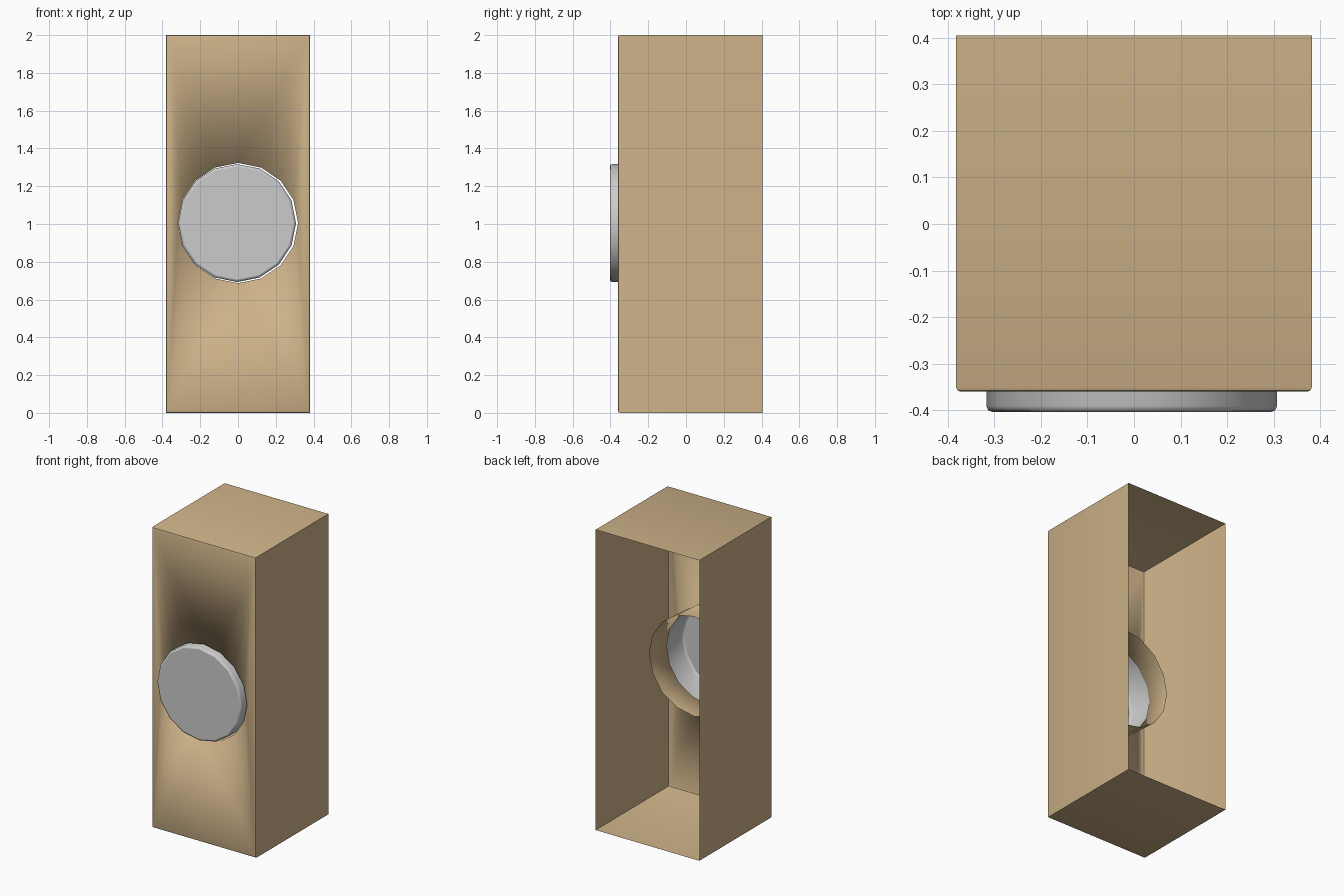
import bpy, bmesh, math
from mathutils import Vector

cube = bpy.data.objects.get("Cube")
if cube:
    bpy.data.objects.remove(cube, do_unlink=True)

SIDES = 16
W, FRONT, BACK, HEIGHT, MID = 0.382, -0.36, 0.405, 2.0, 1.005


def material(name, rgb):
    m = bpy.data.materials.new(name)
    m.use_nodes = True
    m.diffuse_color = (*rgb, 1)
    m.node_tree.nodes["Principled BSDF"].inputs["Base Color"].default_value = (*rgb, 1)
    return m


def ring(bm, radius, y, cx=0.0):
    angles = [2 * math.pi * i / SIDES for i in range(SIDES)]
    return [bm.verts.new((cx + radius * math.cos(a), y, MID + radius * math.sin(a)))
            for a in angles]


def bridge(bm, a, b):
    n = len(a)
    for i in range(n):
        j = (i + 1) % n
        bm.faces.new((a[i], a[j], b[j], b[i]))


def finish(bm, name, mat):
    for f in bm.faces:
        f.smooth = True
    mesh = bpy.data.meshes.new(name)
    bm.to_mesh(mesh)
    bm.free()
    mesh.materials.append(mat)
    obj = bpy.data.objects.new(name, mesh)
    bpy.context.collection.objects.link(obj)


# Housing: box with softened front edges and an open back
bm = bmesh.new()
bmesh.ops.create_cube(bm, size=1)
for v in bm.verts:
    v.co = Vector((v.co.x * 2 * W, BACK if v.co.y > 0 else FRONT, (v.co.z + 0.5) * HEIGHT))
bm.normal_update()
back = [f for f in bm.faces if f.normal.y > 0.9]
bmesh.ops.delete(bm, geom=back, context='FACES')
rim = [e for e in bm.edges if all(v.co.y < 0 for v in e.verts)]
bmesh.ops.bevel(bm, geom=rim, offset=0.01, segments=2, profile=0.5, affect='EDGES')
bm.normal_update()
panel = min(bm.faces, key=lambda f: f.normal.y * f.calc_area())
corners = sorted(panel.verts, key=lambda v: math.atan2(v.co.z - MID, v.co.x) % (2 * math.pi))
bmesh.ops.delete(bm, geom=[panel], context='FACES_ONLY')

# Front panel fanned around the round hole, with a sleeve running inward
hole = ring(bm, 0.318, FRONT)
sleeve = ring(bm, 0.332, -0.085)
quarter = SIDES // 4
for i in range(SIDES):
    bm.faces.new((hole[i], corners[i // quarter], hole[(i + 1) % SIDES]))
for k in range(4):
    bm.faces.new((hole[k * quarter], corners[k - 1], corners[k]))
bridge(bm, sleeve, hole)
bmesh.ops.recalc_face_normals(bm, faces=bm.faces)
bm.normal_update()
if max(bm.faces, key=lambda f: f.calc_center_median().z).normal.z < 0:
    bmesh.ops.reverse_faces(bm, faces=bm.faces)

# Crisp box edges, soft shading across the hole rim
hole_set = set(hole)
for e in bm.edges:
    if len(e.link_faces) == 2 and not set(e.verts) <= hole_set:
        e.smooth = e.calc_face_angle() < math.radians(30)
finish(bm, "housing", material("tan", (0.61, 0.445, 0.246)))

# Push button: shallow cup with a softened front edge
bm = bmesh.new()
profile = [(0.312, -0.23), (0.312, -0.391), (0.308, -0.400), (0.299, -0.4035)]
loops = [ring(bm, r, y, -0.005) for r, y in profile]
for a, b in zip(loops, loops[1:]):
    bridge(bm, a, b)
cap = bm.faces.new(loops[-1])
bm.normal_update()
if cap.normal.y > 0:
    cap.normal_flip()
bmesh.ops.recalc_face_normals(bm, faces=bm.faces)
bm.normal_update()
if cap.normal.y > 0:
    bmesh.ops.reverse_faces(bm, faces=bm.faces)
for e in cap.edges:
    e.smooth = False
finish(bm, "push_button", material("light grey", (0.60, 0.60, 0.60)))
